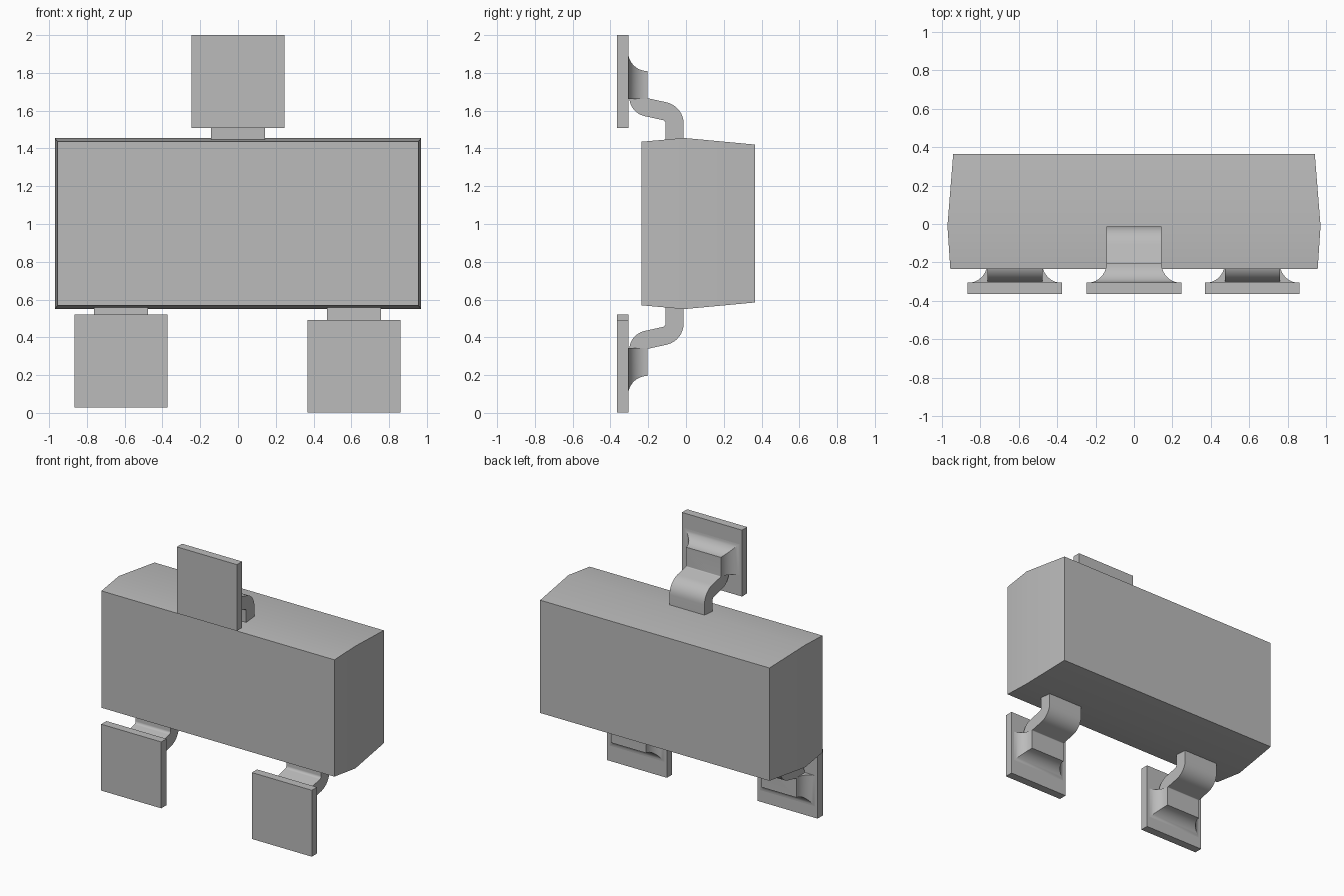
import bpy, bmesh, math
from mathutils import Vector

cube = bpy.data.objects.get("Cube")
if cube:
    bpy.data.objects.remove(cube, do_unlink=True)

grey = bpy.data.materials.new("plain_grey")
grey.use_nodes = True
grey.diffuse_color = (0.5, 0.5, 0.5, 1)
grey.node_tree.nodes["Principled BSDF"].inputs["Base Color"].default_value = (0.5, 0.5, 0.5, 1)

MID_Z = 1.0025
HALF_LEAD = 0.143


def loft(name, rings, angle=30):
    """Skin a stack of equal rings, cap both ends and shade by angle."""
    bm = bmesh.new()
    loops = [[bm.verts.new(p) for p in ring] for ring in rings]
    n = len(loops[0])
    for a, b in zip(loops, loops[1:]):
        for i in range(n):
            j = (i + 1) % n
            bm.faces.new((a[i], a[j], b[j], b[i]))
    bm.faces.new(loops[0])
    bm.faces.new(loops[-1])
    bmesh.ops.recalc_face_normals(bm, faces=bm.faces)
    mesh = bpy.data.meshes.new(name)
    bm.to_mesh(mesh)
    bm.free()
    mesh.materials.append(grey)
    obj = bpy.data.objects.new(name, mesh)
    bpy.context.collection.objects.link(obj)
    bpy.ops.object.select_all(action='DESELECT')
    obj.select_set(True)
    bpy.context.view_layer.objects.active = obj
    bpy.ops.object.shade_smooth_by_angle(angle=math.radians(angle))
    return obj


def rect(x0, x1, z0, z1, y):
    return [(x0, y, z0), (x1, y, z0), (x1, y, z1), (x0, y, z1)]


def bend(before, corner, after, radius, steps=8):
    """Points and sideways directions along a rounded path corner."""
    d0 = (corner - before).normalized()
    d1 = (after - corner).normalized()
    turn = d0.angle_signed(d1)
    cut = radius * math.tan(abs(turn) / 2)
    n0, n1 = Vector((-d0.y, d0.x)), Vector((-d1.y, d1.x))
    side = 1 if n0.dot(d1) > 0 else -1
    centre = corner - d0 * cut + n0 * radius * side
    out = []
    for i in range(steps + 1):
        a = abs(turn) * i / steps * side
        n = Vector((n0.x * math.cos(a) - n0.y * math.sin(a),
                    n0.x * math.sin(a) + n0.y * math.cos(a)))
        out.append((centre - n * radius * side, n))
    return out


def lead(name, x, sign):
    """Gull-wing strip from the body to the pad, in y and height from the middle."""
    path = [Vector(p) for p in ((-0.06, 0.40), (-0.06, 0.583), (-0.252, 0.625), (-0.252, 0.807))]
    stations = [(path[0], Vector((-1, 0)))]
    stations += bend(path[0], path[1], path[2], 0.068)
    stations += bend(path[1], path[2], path[3], 0.054)
    stations.append((path[3], Vector((-1, 0))))
    rings = []
    for p, n in stations:
        a, b = p + n * 0.048, p - n * 0.048
        rings.append([(x + s * HALF_LEAD, q.x, MID_Z + sign * q.y)
                      for s, q in ((-1, a), (1, a), (1, b), (-1, b))])
    loft(name, rings)


def solder(name, x, sign):
    """Concave fillet flaring from the foot to the pad on three sides."""
    rings = []
    steps = 10
    for i in range(steps + 1):
        a = math.pi / 2 * i / steps
        flare = 0.1 * (1 - math.cos(a))
        y = -0.204 - 0.102 * math.sin(a)
        w = HALF_LEAD + flare
        rings.append(rect(x - w, x + w, MID_Z + sign * 0.66, MID_Z + sign * (0.807 + flare), y))
    loft(name, rings)


# Moulded body, widest a little in front of its middle
loft("body", [rect(-w, w, MID_Z - h, MID_Z + h, y)
              for w, h, y in ((0.955, 0.433, -0.235), (0.97, 0.453, -0.01), (0.94, 0.418, 0.365))])

# Contacts: lead, solder and square pad
for name, x, sign, pad_z in (("top", 0, 1, 1.755),
                             ("lower_left", 0.615, -1, 0.247),
                             ("lower_right", -0.62, -1, 0.275)):
    lead(name + "_lead", x, sign)
    solder(name + "_solder", x, sign)
    r = 0.246
    loft(name + "_pad", [rect(x - r, x + r, pad_z - r, pad_z + r, y) for y in (-0.365, -0.304)])
